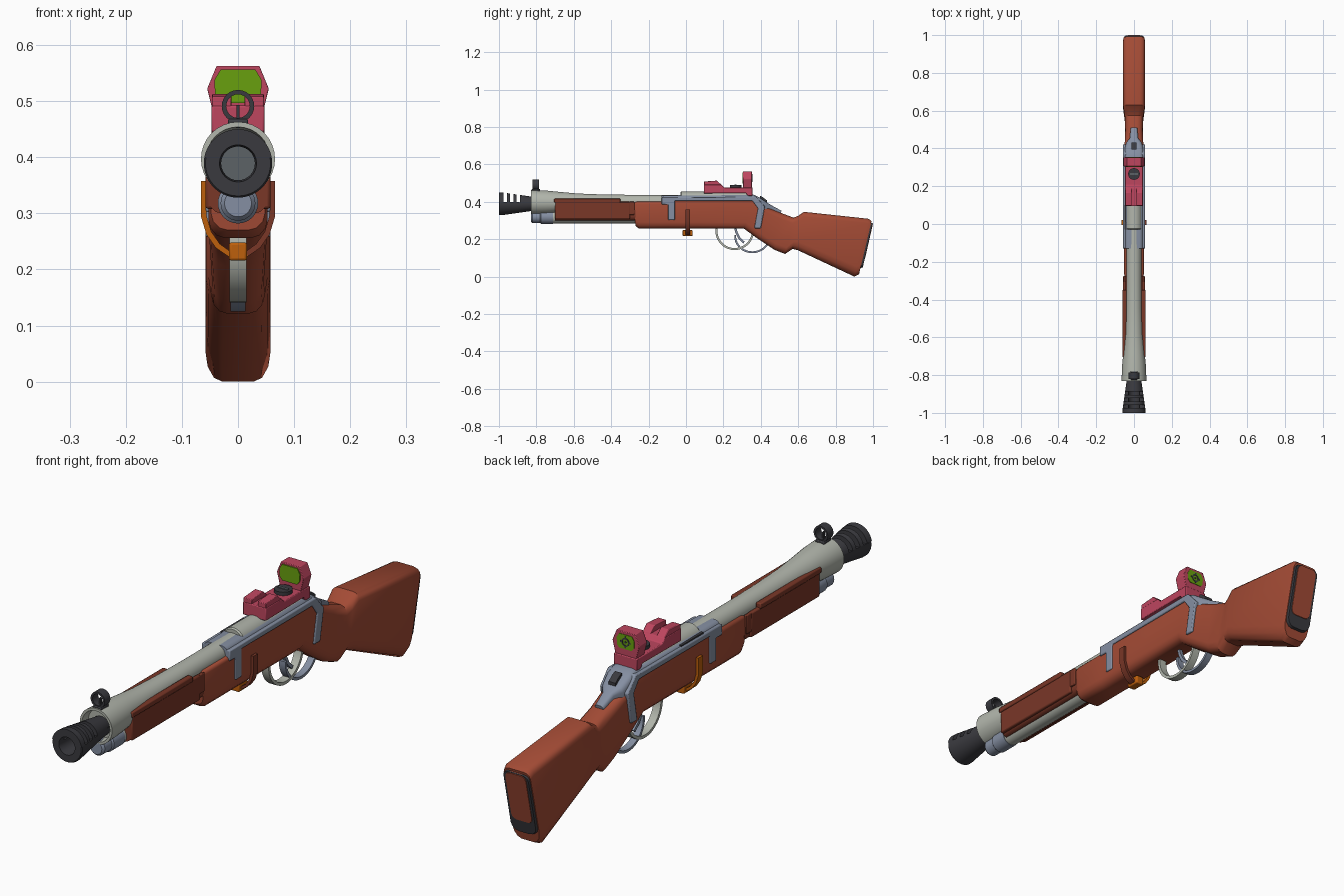
import bpy, bmesh, math
from mathutils import Vector

def mat(name, r, g, b):
    m = bpy.data.materials.new(name)
    lin = [((c / 255 + 0.055) / 1.055) ** 2.4 for c in (r, g, b)]
    m.diffuse_color = (*lin, 1)
    return m

WOOD = mat("warm wood", 163, 75, 53)
DARK_WOOD = mat("dark wood", 122, 55, 39)
STEEL = mat("pale steel", 178, 182, 172)
BLUE = mat("blue grey steel", 133, 143, 162)
BLACK = mat("black metal", 58, 58, 63)
GUN = mat("bore grey", 92, 98, 102)
PINK = mat("crimson sight", 190, 70, 95)
GREEN = mat("green glass", 105, 160, 15)
ORANGE = mat("orange strap", 190, 96, 12)

def finish(name, verts, faces, material, bevel=0):
    me = bpy.data.meshes.new(name)
    me.from_pydata([tuple(v) for v in verts], [], faces)
    bm = bmesh.new()
    bm.from_mesh(me)
    bmesh.ops.remove_doubles(bm, verts=bm.verts, dist=1e-5)
    bmesh.ops.recalc_face_normals(bm, faces=bm.faces)
    bm.to_mesh(me)
    bm.free()
    ob = bpy.data.objects.new(name, me)
    bpy.context.collection.objects.link(ob)
    me.materials.append(material)
    bpy.ops.object.select_all(action='DESELECT')
    ob.select_set(True)
    bpy.context.view_layer.objects.active = ob
    bpy.ops.object.shade_smooth_by_angle(angle=math.radians(35))
    if bevel:
        b = ob.modifiers.new("bevel", 'BEVEL')
        b.width, b.segments, b.limit_method = bevel, 2, 'ANGLE'
    return ob

def skin(rings, cap=True, wrap=False):
    """Join equal rings of points into a tube."""
    n, k = len(rings[0]), len(rings)
    faces = []
    for i in range(k if wrap else k - 1):
        a, b = i * n, ((i + 1) % k) * n
        faces += [(a + j, a + (j + 1) % n, b + (j + 1) % n, b + j) for j in range(n)]
    if cap and not wrap:
        faces += [tuple(range(n)), tuple(range((k - 1) * n, k * n))]
    return [p for r in rings for p in r], faces

def lathe(name, profile, zc, material, a0=0, a1=360, n=32, xc=0):
    """Turn a closed (y, radius) profile round a y axis."""
    full = a1 - a0 == 360
    rings = []
    for i in range(n if full else n + 1):
        a = math.radians(a0 + (a1 - a0) * i / n)
        rings.append([(xc + r * math.cos(a), y, zc + r * math.sin(a)) for y, r in profile])
    return finish(name, *skin(rings, wrap=full), material)

def loft(name, stations, material):
    """Rounded sections: (y top, z top, y bottom, z bottom, half width, top round, bottom round)."""
    rings = []
    for yt, zt, yb, zb, w, ct, cb in stations:
        L = math.hypot(yt - yb, zt - zb)
        half = []
        for k in range(4):
            a = math.radians(30 * k)
            half.append((w - 0.03 * min(1, cb / 0.03) * (1 - math.sin(a)), cb * (1 - math.cos(a)) / L))
        for k in range(4):
            a = math.radians(30 * k)
            half.append((w - ct * (1 - math.cos(a)), 1 - ct * (1 - math.sin(a)) / L))
        pts = half + [(-x, s) for x, s in reversed(half)]
        rings.append([(x, yb + (yt - yb) * s, zb + (zt - zb) * s) for x, s in pts])
    return finish(name, *skin(rings), material)

def prism(name, pts, axis, a, b, material, bevel=0):
    """Extrude a 2D outline along x (points y,z), y (points x,z) or z (points x,y)."""
    put = {'x': lambda p, t: (t, p[0], p[1]), 'y': lambda p, t: (p[0], t, p[1]),
           'z': lambda p, t: (p[0], p[1], t)}[axis]
    return finish(name, *skin([[put(p, t) for p in pts] for t in (a, b)]), material, bevel)

def box(name, x0, x1, y0, y1, z0, z1, material, bevel=0):
    return prism(name, [(x0, z0), (x1, z0), (x1, z1), (x0, z1)], 'y', y0, y1, material, bevel)

def strip(name, path, t, axis, a, b, material):
    """Flat band of thickness t following a 2D path."""
    v = [Vector(p) for p in path]
    left, right = [], []
    for i, p in enumerate(v):
        d = (v[min(i + 1, len(v) - 1)] - v[max(i - 1, 0)]).normalized()
        nrm = Vector((-d.y, d.x)) * t / 2
        left.append(p + nrm)
        right.append(p - nrm)
    put = (lambda p, s: (s, p.x, p.y)) if axis == 'x' else (lambda p, s: (p.x, s, p.y))
    rings = [[put(l, a), put(l, b), put(r, b), put(r, a)] for l, r in zip(left, right)]
    return finish(name, *skin(rings), material)

def arc(cy, cz, ry, rz, a0, a1, n=20):
    return [(cy + ry * math.cos(math.radians(a0 + (a1 - a0) * i / n)),
             cz + rz * math.sin(math.radians(a0 + (a1 - a0) * i / n))) for i in range(n + 1)]

# Wooden stock
loft("stock", [
    (-0.28, 0.395, -0.27, 0.27, 0.048, 0.012, 0.03),
    (-0.265, 0.40, -0.25, 0.256, 0.053, 0.012, 0.035),
    (-0.13, 0.40, -0.13, 0.256, 0.053, 0.012, 0.035),
    (-0.10, 0.415, -0.10, 0.256, 0.053, 0.015, 0.035),
    (0.36, 0.415, 0.31, 0.256, 0.053, 0.015, 0.035),
    (0.42, 0.375, 0.38, 0.205, 0.050, 0.025, 0.035),
    (0.50, 0.343, 0.475, 0.142, 0.046, 0.030, 0.035),
    (0.575, 0.315, 0.53, 0.121, 0.048, 0.030, 0.035),
    (0.60, 0.325, 0.57, 0.148, 0.053, 0.028, 0.040),
    (0.63, 0.346, 0.60, 0.140, 0.057, 0.026, 0.045),
    (0.975, 0.309, 0.90, 0.0, 0.058, 0.024, 0.055),
    (0.992, 0.297, 0.925, 0.012, 0.055, 0.024, 0.05)], WOOD)
# Butt plate with wooden inlay
loft("butt_pad", [(0.975, 0.290, 0.92, 0.045, 0.054, 0.02, 0.03),
                  (0.998, 0.286, 0.945, 0.048, 0.051, 0.02, 0.03)], BLACK)
loft("butt_inlay", [(0.985, 0.290, 0.945, 0.09, 0.044, 0.02, 0.02),
                    (1.0, 0.284, 0.957, 0.095, 0.042, 0.02, 0.02)], WOOD)

# Barrel, magazine tube and breech cover
lathe("barrel", [(-0.80, 0), (-0.80, 0.052), (-0.83, 0.057), (-0.83, 0.066), (-0.75, 0.063), (-0.68, 0.056),
                 (-0.58, 0.047), (-0.45, 0.042), (-0.3, 0.040), (0.1, 0.040), (0.1, 0)], 0.397, STEEL)
lathe("magazine_tube", [(-0.74, 0), (-0.74, 0.034), (-0.26, 0.034), (-0.26, 0)], 0.318, STEEL)
lathe("tube_cap", [(-0.83, 0), (-0.83, 0.024), (-0.822, 0.031), (-0.78, 0.031), (-0.775, 0.036),
                   (-0.71, 0.036), (-0.71, 0)], 0.318, BLUE)
lathe("breech_cover", [(-0.03, 0), (-0.03, 0.040), (-0.025, 0.044), (0.33, 0.044), (0.33, 0)], 0.41, STEEL)

# Muzzle brake: lower shell, upper fins and bore
def outer(y):
    return 0.061 if y < -0.985 else 0.061 - 0.022 * (y + 0.985) / 0.155
lathe("muzzle_lower", [(-1, 0.033), (-1, 0.058), (-0.996, 0.061), (-0.985, 0.061), (-0.83, 0.039),
                       (-0.79, 0.036), (-0.79, 0.030), (-0.97, 0.030)], 0.389, BLACK, 170, 370, 24)
for i, (a, b) in enumerate([(-1, -0.975), (-0.957, -0.94), (-0.922, -0.905), (-0.887, -0.79)]):
    lathe(f"muzzle_fin_{i}", [(a, 0.033 if i == 0 else 0.030), (a, outer(a)), (b, outer(b)), (b, 0.030)],
          0.389, BLACK, 10, 170, 20)
lathe("bore_plug", [(-0.885, 0), (-0.885, 0.031), (-0.8, 0.031), (-0.8, 0)], 0.389, GUN)

# Front sight
box("front_sight_base", -0.018, 0.018, -0.825, -0.78, 0.452, 0.468, BLACK, 0.003)
lathe("front_sight_ring", [(-0.82, 0.021), (-0.82, 0.029), (-0.787, 0.029), (-0.787, 0.021)], 0.491, BLACK, n=24)
box("front_sight_post", -0.003, 0.003, -0.808, -0.80, 0.465, 0.493, BLACK)

# Forend with side panels
loft("forend_core", [(-0.70, 0.365, -0.70, 0.30, 0.05, 0.01, 0.02),
                     (-0.27, 0.365, -0.27, 0.30, 0.05, 0.01, 0.02)], DARK_WOOD)
for s, side in ((-1, "left"), (1, "right")):
    x0, x1 = sorted((s * 0.042, s * 0.058))
    box(f"forend_panel_{side}", x0, x1, -0.70, -0.30, 0.308, 0.40, DARK_WOOD, 0.005)
    x0, x1 = sorted((s * 0.040, s * 0.062))
    box(f"forend_rail_{side}", x0, x1, -0.705, -0.35, 0.395, 0.416, DARK_WOOD, 0.004)
    x0, x1 = sorted((s * 0.045, s * 0.057))
    box(f"forend_clip_{side}", x0, x1, -0.305, -0.275, 0.33, 0.40, DARK_WOOD, 0.003)

# Receiver with tang and side straps
loft("receiver", [(-0.13, 0.434, -0.13, 0.36, 0.048, 0.02, 0.01),
                  (0.36, 0.438, 0.36, 0.36, 0.050, 0.02, 0.01),
                  (0.39, 0.425, 0.39, 0.34, 0.050, 0.02, 0.01),
                  (0.43, 0.398, 0.43, 0.33, 0.042, 0.018, 0.01),
                  (0.455, 0.382, 0.455, 0.32, 0.022, 0.012, 0.005),
                  (0.51, 0.352, 0.50, 0.31, 0.018, 0.012, 0.005)], BLUE)
prism("receiver_strap", [(-0.13, 0.385), (-0.13, 0.424), (0.375, 0.428), (0.422, 0.375), (0.400, 0.258),
                         (0.365, 0.258), (0.385, 0.365), (0.355, 0.405), (-0.06, 0.405), (-0.06, 0.302),
                         (-0.095, 0.302), (-0.095, 0.385)], 'x', -0.058, 0.058, BLUE, 0.004)
box("ejection_slot", -0.0505, -0.035, -0.03, 0.10, 0.415, 0.430, BLACK)
prism("safety_catch", [(0.395, 0.41), (0.395, 0.432), (0.41, 0.425), (0.432, 0.408), (0.432, 0.39)],
      'x', -0.014, 0.014, BLACK)

# Trigger, guard and lever loop
strip("trigger_guard", arc(0.26, 0.245, 0.098, 0.098, 165, 375), 0.011, 'x', -0.015, 0.015, STEEL)
strip("lever_loop", arc(0.355, 0.215, 0.092, 0.085, 175, 335), 0.010, 'x', -0.013, 0.013, BLUE)
strip("trigger", [(0.262, 0.265), (0.27, 0.235), (0.285, 0.205), (0.31, 0.182)], 0.012, 'x', -0.007, 0.007, BLUE)

# Sling band: orange on the left and below, dark wood colour on the right
half = [(0.061, 0.358), (0.061, 0.295), (0.052, 0.265), (0.036, 0.242), (0.016, 0.228)]
band = strip("sling_band", [(-x, z) for x, z in half] + half[::-1], 0.010, 'y', -0.004, 0.022, ORANGE)
band.data.materials.append(DARK_WOOD)
for p in band.data.polygons:
    p.material_index = int(p.center.x > 0.017)
box("sling_buckle", -0.016, 0.016, -0.018, 0.036, 0.216, 0.248, ORANGE, 0.004)

# Reflex sight body
prism("sight_body", [(0.095, 0.445), (0.095, 0.492), (0.19, 0.492), (0.205, 0.476), (0.355, 0.476),
                     (0.355, 0.432), (0.33, 0.432), (0.32, 0.447)], 'x', -0.047, 0.047, PINK, 0.003)
for s, side in ((-1, "left"), (1, "right")):
    x0, x1 = sorted((s * 0.012, s * 0.046))
    prism(f"sight_block_{side}", [(0.097, 0.488), (0.097, 0.508), (0.165, 0.513), (0.192, 0.488)],
          'x', x0, x1, PINK, 0.002)
prism("sight_knob", [(0.031 * math.cos(i * math.pi / 12), 0.265 + 0.031 * math.sin(i * math.pi / 12))
                     for i in range(24)], 'z', 0.47, 0.489, BLACK)
box("sight_knob_slot", -0.02, 0.02, 0.26, 0.27, 0.488, 0.492, GUN)

# Sight frame, glass and reticle
def mirrored(pts):
    return pts + [(-x, z) for x, z in reversed(pts)]
prism("sight_frame", mirrored([(0.038, 0.455), (0.047, 0.49), (0.055, 0.522), (0.038, 0.563)]),
      'y', 0.305, 0.352, PINK, 0.002)
glass = mirrored([(0.030, 0.497), (0.041, 0.510), (0.042, 0.538), (0.031, 0.556)])
prism("sight_glass_front", glass, 'y', 0.301, 0.306, GREEN)
prism("sight_glass_back", [(x * 0.85, 0.526 + (z - 0.526) * 0.9) for x, z in glass], 'y', 0.351, 0.354, GREEN)
lathe("reticle_ring", [(0.353, 0.011), (0.353, 0.016), (0.3555, 0.016), (0.3555, 0.011)], 0.526, BLACK, n=24)
lathe("reticle_dot", [(0.353, 0), (0.353, 0.004), (0.3555, 0.004), (0.3555, 0)], 0.526, BLACK, n=12)
for i in range(4):
    dx, dz = ((1, 0), (0, 1), (-1, 0), (0, -1))[i]
    cx, cz = dx * 0.018, 0.526 + dz * 0.018
    box(f"reticle_tick_{i}", cx - 0.003, cx + 0.003, 0.353, 0.3555, cz - 0.003, cz + 0.003, BLACK)
